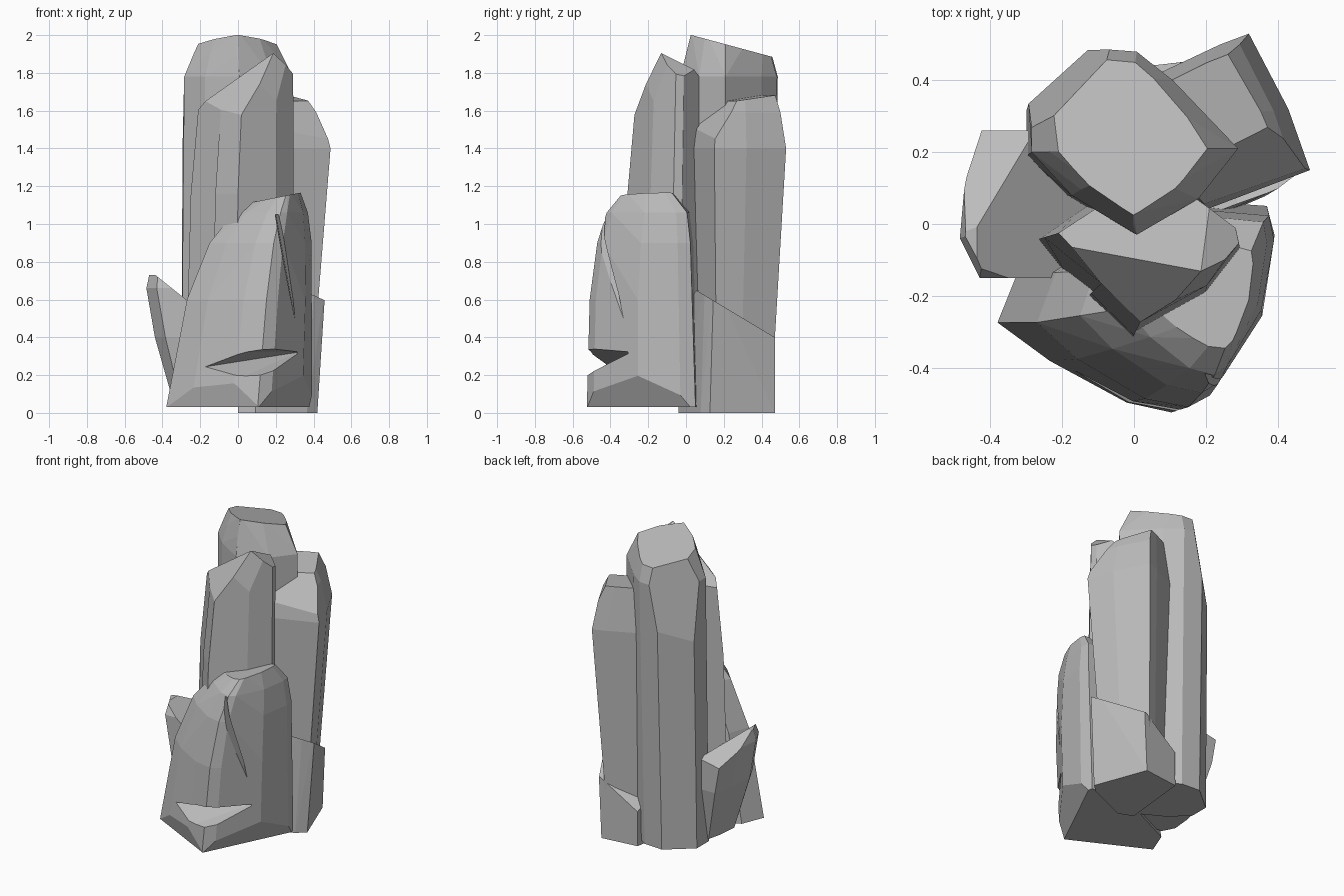
import bpy, bmesh
from mathutils import Vector

cube = bpy.data.objects.get("Cube")
if cube:
    bpy.data.objects.remove(cube, do_unlink=True)

# single stone colour
stone = bpy.data.materials.new("stone_grey")
stone.use_nodes = True
grey = (0.5, 0.5, 0.5, 1)
stone.diffuse_color = grey
stone.node_tree.nodes["Principled BSDF"].inputs["Base Color"].default_value = grey


def hull_object(name, points, chops=()):
    """Faceted convex block around the points, then chiselled by (point, normal) planes."""
    bm = bmesh.new()
    for p in points:
        bm.verts.new(p)
    result = bmesh.ops.convex_hull(bm, input=bm.verts[:])
    loose = {v for v in result["geom_interior"] + result["geom_unused"]
             if isinstance(v, bmesh.types.BMVert)}
    bmesh.ops.delete(bm, geom=list(loose), context="VERTS")
    for point, normal in chops:
        cut = bmesh.ops.bisect_plane(bm, geom=bm.verts[:] + bm.edges[:] + bm.faces[:],
                                     plane_co=point, plane_no=Vector(normal).normalized(),
                                     clear_outer=True)
        rim = [e for e in cut["geom_cut"] if isinstance(e, bmesh.types.BMEdge)]
        bmesh.ops.contextual_create(bm, geom=rim)
    bmesh.ops.dissolve_limit(bm, angle_limit=0.06, verts=bm.verts[:], edges=bm.edges[:])
    bmesh.ops.recalc_face_normals(bm, faces=bm.faces[:])
    mesh = bpy.data.meshes.new(name)
    bm.to_mesh(mesh)
    bm.free()
    mesh.materials.append(stone)
    obj = bpy.data.objects.new(name, mesh)
    bpy.context.collection.objects.link(obj)
    return obj


def rock(name, outline, levels, chops=()):
    """Fit a plan outline into the bounds (z, x0, x1, y0, y1) of every level."""
    xs, ys = zip(*outline)
    points = []
    for z, x0, x1, y0, y1 in levels:
        for x, y in outline:
            u = (x - min(xs)) / (max(xs) - min(xs))
            v = (y - min(ys)) / (max(ys) - min(ys))
            points.append((x0 + u * (x1 - x0), y0 + v * (y1 - y0), z))
    return hull_object(name, points, chops)


def carve(target, points):
    """Subtract a wedge from a rock."""
    wedge = hull_object("wedge_cutter", points)
    wedge.hide_render = True
    mod = target.modifiers.new("carve", "BOOLEAN")
    mod.operation = "DIFFERENCE"
    mod.solver = "EXACT"
    mod.object = wedge
    bpy.context.view_layer.objects.active = target
    bpy.ops.object.modifier_apply(modifier=mod.name)
    bpy.data.objects.remove(wedge, do_unlink=True)


# tallest pillar with its sloping oval top
rock("tall_pillar",
     [(-.29, .2), (-.29, .34), (-.13, .49), (0, .48), (.1, .4),
      (.28, .21), (.17, .07), (0, -.03), (-.18, .08)],
     [(.03, -.3, .28, -.02, .45), (.7, -.31, .29, -.03, .47), (1.78, -.285, .29, -.03, .49),
      (1.9, -.235, .22, 0, .455), (2.02, -.18, .17, .03, .42)],
     [((0, .03, 2), (0, .27, 1)),
      ((-.29, .34, 1.4), (-.7, .7, .14))])

# middle pillar with a slanted peak
rock("middle_pillar",
     [(-.25, -.04), (-.12, -.2), (0, -.32), (.2, -.21),
      (.3, -.08), (.29, -.03), (.15, .08), (-.12, .05)],
     [(.05, -.28, .3, -.34, .08), (1.16, -.25, .3, -.31, .08), (1.95, -.18, .29, -.24, .08)],
     [((.18, -.13, 1.9), (-.6, .58, 1)),
      ((.18, -.13, 1.9), (-.93, -1.2, 1)),
      ((.19, -.13, 1.9), (.67, -1, .2)),
      ((.2, -.12, 1.89), (.75, .4, 1))])

# broad front boulder
boulder = rock("front_boulder",
     [(-.38, -.27), (-.25, -.38), (-.03, -.5), (.11, -.525), (.18, -.49),
      (.35, -.25), (.4, -.02), (.38, .06), (.1, .08), (-.32, -.12)],
     [(.03, -.38, .39, -.525, .07), (.6, -.27, .4, -.51, .05), (.9, -.15, .39, -.47, .04),
      (1.06, -.02, .37, -.42, .02), (1.17, .14, .33, -.33, -.07)],
     [((.25, -.235, .03), (.57, -.28, -.36)),
      ((.11, -.525, .03), (-.25, -.49, -.15)),
      ((.3, -.2, 1.16), (-.2, 0, 1))])

# horizontal ledge groove and steep crack in the boulder
carve(boulder, [(-.2, -.41, .24), (.31, -.29, .32)] +
      [(x, -.7, z + x / 8) for x in (-.2, .4) for z in (.11, .35)])
carve(boulder, [(.2, -.35, 1.05), (.3, -.29, .5), (.19, -.6, 1.05), (.25, -.6, 1.05), (.31, -.6, .5)])

# rear side pillar leaning outwards
rock("rear_pillar",
     [(.07, .42), (.24, .5), (.32, .53), (.38, .42), (.43, .32), (.49, .15), (.2, .04), (0, .2)],
     [(.05, .02, .38, .08, .45), (.6, .01, .42, .07, .48), (1.4, 0, .49, .04, .53),
      (1.59, .02, .44, .07, .5), (1.69, .03, .38, .1, .47)],
     [((.35, .41, 1.67), (.05, -.12, 1)),
      ((.2, .04, 1.48), (.6, -1.2, 1))])

# low block under the rear pillar
rock("base_block",
     [(0, 0), (.1, -.04), (.4, .08), (.46, .13), (.32, .48), (.05, .45)],
     [(0, 0, .42, -.04, .47), (.7, 0, .465, -.01, .47)],
     [((.3, .12, .61), (0, .6, 1)),
      ((.3, .47, .4), (-.6, .5, .8))])

# small side rock, widening upwards
rock("side_rock",
     [(-.44, .26), (-.3, .26), (-.1, .1), (-.2, -.15), (-.43, -.15), (-.485, -.04), (-.47, .13)],
     [(.05, -.34, -.05, -.1, .2), (.4, -.44, -.05, -.15, .26),
      (.66, -.485, -.1, -.15, .26), (.73, -.47, -.15, -.12, .2)],
     [((-.4, 0, .7), (.8, 0, 1)),
      ((-.45, .02, .71), (-.2, .6, 1))])
